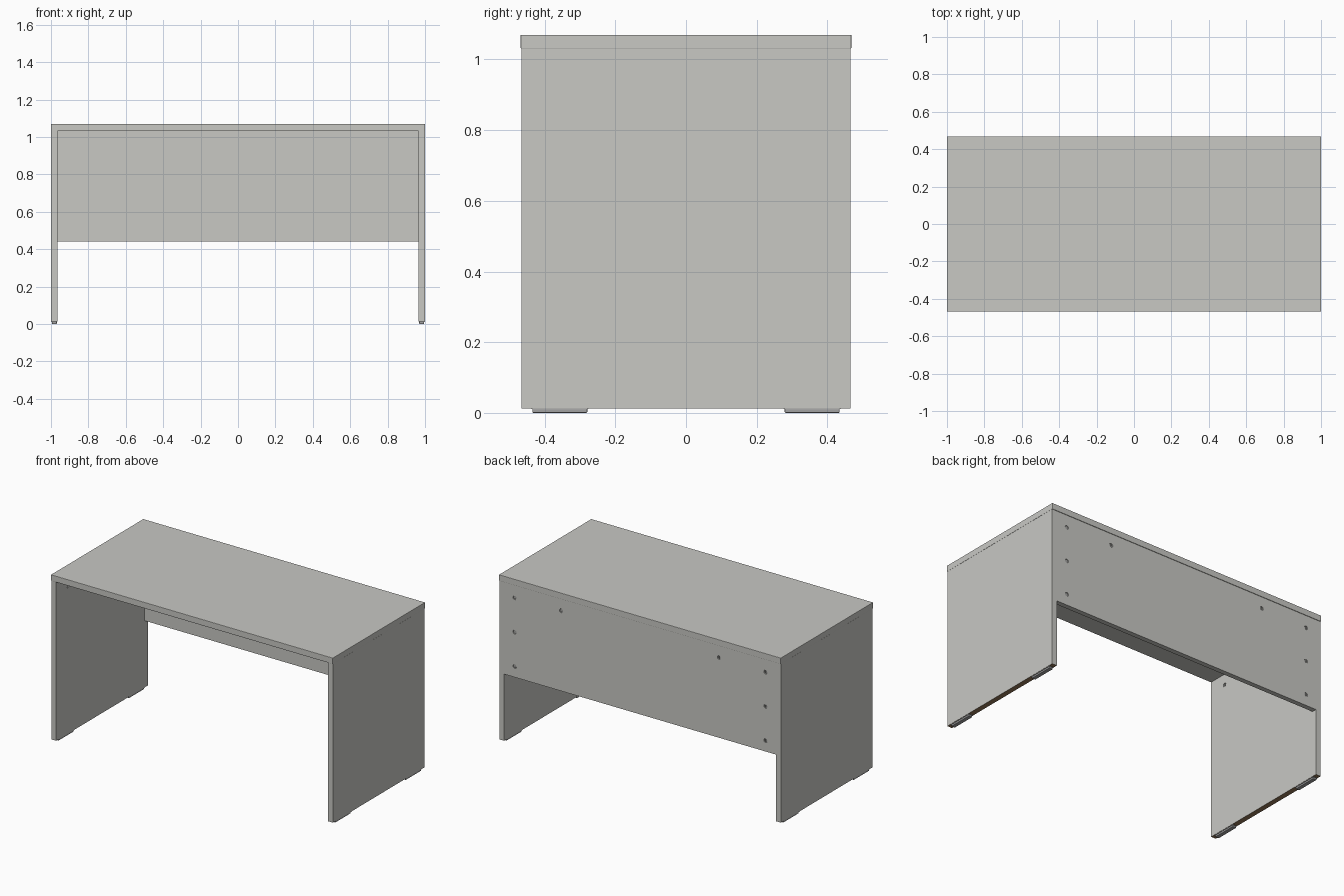
import bpy, bmesh, math
from mathutils import Matrix, Vector

if "Cube" in bpy.data.objects:
    bpy.data.objects.remove(bpy.data.objects["Cube"])


def material(name, rgb):
    m = bpy.data.materials.new(name)
    m.diffuse_color = (*rgb, 1)
    m.use_nodes = True
    m.node_tree.nodes["Principled BSDF"].inputs["Base Color"].default_value = m.diffuse_color
    return m


GREY = material("light grey laminate", (0.58, 0.58, 0.55))
BOARD = material("raw chipboard brown", (0.30, 0.19, 0.10))
FOOT = material("foot grey", (0.36, 0.36, 0.36))
ZINC = material("zinc fitting", (0.36, 0.36, 0.35))


def finish(name, bm, *mats):
    mesh = bpy.data.meshes.new(name)
    bm.to_mesh(mesh)
    bm.free()
    for m in mats:
        mesh.materials.append(m)
    ob = bpy.data.objects.new(name, mesh)
    bpy.context.collection.objects.link(ob)
    return ob


def box(name, lo, hi, *mats, bevel=0.0):
    lo, hi = Vector(lo), Vector(hi)
    bm = bmesh.new()
    bmesh.ops.create_cube(bm, size=1, matrix=Matrix.Translation((lo + hi) / 2)
                          @ Matrix.Diagonal((*(hi - lo), 1)))
    if bevel:
        bmesh.ops.bevel(bm, geom=bm.edges[:], offset=bevel, segments=2,
                        affect='EDGES', profile=0.5)
    return finish(name, bm, *mats)


def cut(ob, cutter):
    mod = ob.modifiers.new("cut", 'BOOLEAN')
    mod.operation = 'DIFFERENCE'
    mod.solver = 'EXACT'
    mod.object = cutter
    with bpy.context.temp_override(object=ob, active_object=ob):
        bpy.ops.object.modifier_apply(modifier=mod.name)
    bpy.data.objects.remove(cutter)


def discs(name, points, axis, radius, depth, *mats):
    """Row of cylinders centred on the points, pointing along the axis."""
    bm = bmesh.new()
    rot = Vector(axis).to_track_quat('Z', 'Y').to_matrix().to_4x4()
    for p in points:
        bmesh.ops.create_cone(bm, cap_ends=True, segments=20, radius1=radius,
                              radius2=radius, depth=depth,
                              matrix=Matrix.Translation(p) @ rot)
    return finish(name, bm, *mats)


def cam_fittings(ob, label, points, axis):
    """Drill pockets into a board and seat slotted cam locks in them."""
    n = Vector(axis)
    pts = [Vector(p) for p in points]
    cut(ob, discs("pocket_cutter", pts, axis, 0.0125, 0.028))
    cams = discs(label + "_cam_locks", [p - n * 0.0085 for p in pts],
                 axis, 0.011, 0.011, ZINC)
    # cross slot in each cam
    bm = bmesh.new()
    for p in pts:
        size = [0.003 if not a else 0.006 for a in n]
        size[2] = 0.015
        bmesh.ops.create_cube(bm, size=1, matrix=Matrix.Translation(p - n * 0.003)
                              @ Matrix.Diagonal((*size, 1)))
    cut(cams, finish("slot_cutter", bm))


# desk top
box("desk_top", (-1, -0.468, 1.031), (1, 0.468, 1.07), GREY, bevel=0.002)

# side panels with raw lower edge, cam locks and feet
for s, side in ((-1, "left"), (1, "right")):
    xs = sorted((s * 0.965, s * 0.999))
    panel = box(side + "_side_panel", (xs[0], -0.465, 0.013),
                (xs[1], 0.465, 1.031), GREY, BOARD)
    cam_fittings(panel, side + "_side",
                 [(s * 0.965, y, 0.96) for y in (-0.345, 0.345)], (-s, 0, 0))
    for f in panel.data.polygons:
        f.material_index = int(f.normal.z < -0.9 and f.center.z < 0.02)
    for y, end in ((-0.357, "front"), (0.357, "back")):
        c = s * 0.982
        box(f"{side}_{end}_foot", (c - 0.013, y - 0.078, 0),
            (c + 0.013, y + 0.078, 0.0125), FOOT, bevel=0.003)
        box(f"{side}_{end}_foot_flange", (c - 0.0155, y - 0.081, 0.0105),
            (c + 0.0155, y + 0.081, 0.0135), FOOT)

# modesty panel at the back, flush with the side panels
back = box("back_panel", (-0.965, 0.433, 0.44), (0.965, 0.4645, 1.031), GREY)
holes = [(s * 0.89, 0.4645, z) for s in (-1, 1) for z in (0.51, 0.73, 0.95)]
holes += [(s * 0.56, 0.4645, 0.955) for s in (-1, 1)]
cam_fittings(back, "back_panel", holes, (0, 1, 0))
